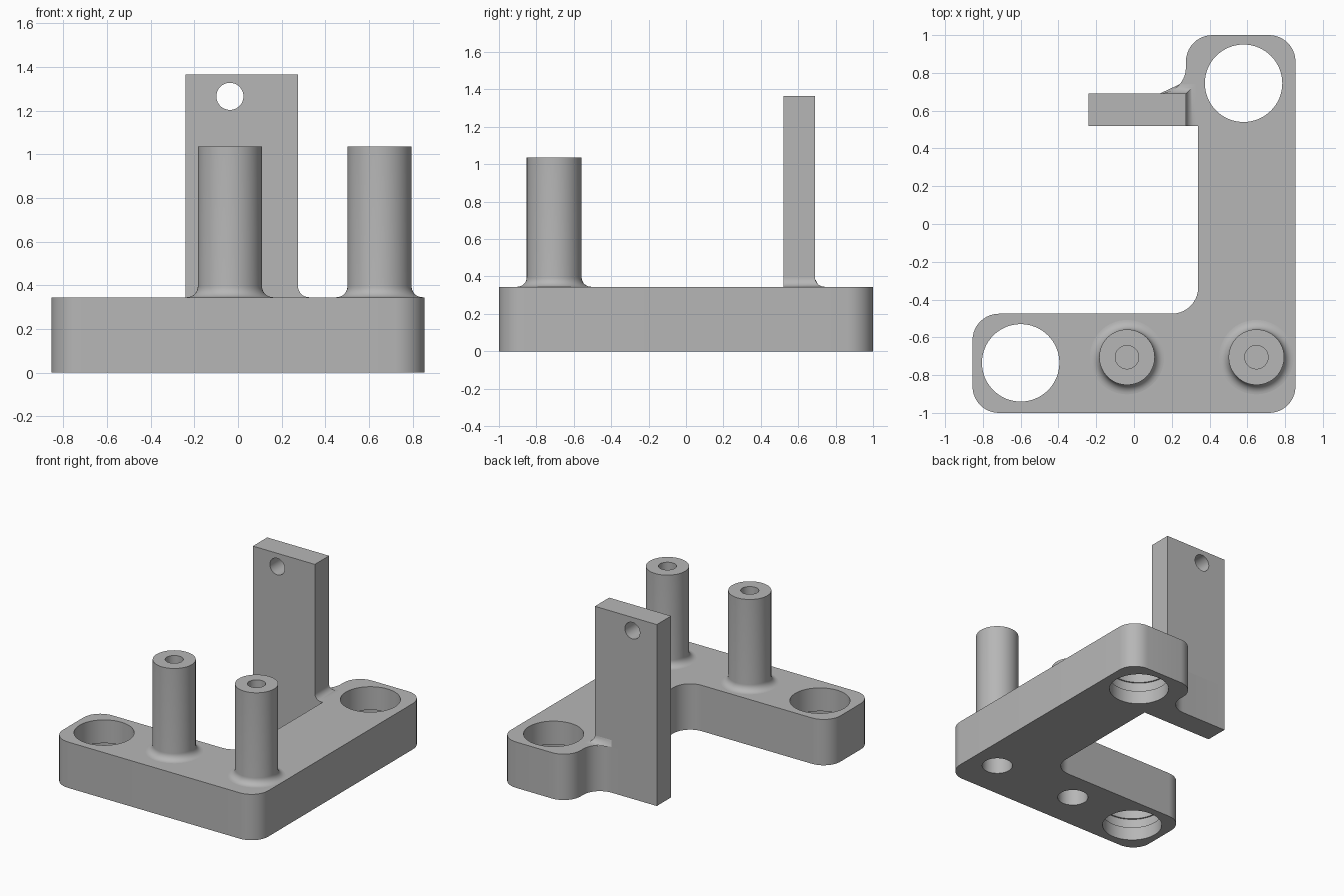
import bpy, bmesh, math
from mathutils import Vector

cube = bpy.data.objects.get("Cube")
if cube:
    bpy.data.objects.remove(cube, do_unlink=True)

PLATE_TOP = 0.345
ROUND = 0.14      # plate corner radius
FILLET = 0.05     # small fillet where uprights meet the plate

grey = bpy.data.materials.new("plain grey")
grey.use_nodes = True
grey.diffuse_color = (0.47, 0.47, 0.47, 1)
grey.node_tree.nodes["Principled BSDF"].inputs["Base Color"].default_value = (0.47, 0.47, 0.47, 1)


def finish(bm, name):
    bmesh.ops.remove_doubles(bm, verts=bm.verts, dist=1e-5)
    bmesh.ops.recalc_face_normals(bm, faces=bm.faces)
    mesh = bpy.data.meshes.new(name)
    bm.to_mesh(mesh)
    bm.free()
    mesh.materials.append(grey)
    ob = bpy.data.objects.new(name, mesh)
    bpy.context.collection.objects.link(ob)
    return ob


def prism(name, outline, z0, z1):
    bm = bmesh.new()
    face = bm.faces.new([bm.verts.new((x, y, z0)) for x, y in outline])
    out = bmesh.ops.extrude_face_region(bm, geom=[face])
    top = [g for g in out["geom"] if isinstance(g, bmesh.types.BMVert)]
    bmesh.ops.translate(bm, verts=top, vec=(0, 0, z1 - z0))
    return finish(bm, name)


def lathe(name, profile, x, y, steps=64):
    bm = bmesh.new()
    verts = [bm.verts.new((r, 0, z)) for r, z in profile]
    edges = [bm.edges.new(pair) for pair in zip(verts, verts[1:])]
    bmesh.ops.spin(bm, geom=verts + edges, cent=(0, 0, 0), axis=(0, 0, 1),
                   angle=math.tau, steps=steps, use_merge=True)
    bmesh.ops.remove_doubles(bm, verts=bm.verts, dist=1e-5)
    ob = finish(bm, name)
    ob.location = (x, y, 0)
    return ob


def rounded(corners, steps=10):
    """Outline with each (x, y, radius) right-angle corner rounded."""
    pts = []
    for i, (x, y, r) in enumerate(corners):
        p = Vector((x, y))
        if not r:
            pts.append(p)
            continue
        a = (Vector(corners[i - 1][:2]) - p).normalized() * r
        b = (Vector(corners[(i + 1) % len(corners)][:2]) - p).normalized() * r
        for k in range(steps + 1):
            t = math.pi / 2 * k / steps
            pts.append(p + a * (1 - math.sin(t)) + b * (1 - math.cos(t)))
    return pts


def cut(target, cutter):
    cutter.hide_render = True
    mod = target.modifiers.new("cut", "BOOLEAN")
    mod.operation, mod.solver, mod.object = "DIFFERENCE", "EXACT", cutter
    bpy.context.view_layer.objects.active = target
    bpy.ops.object.modifier_apply(modifier=mod.name)
    bpy.data.objects.remove(cutter, do_unlink=True)


def fillet_curve(steps=8):
    """Concave quarter: (distance out, height above plate), bottom to top."""
    for k in range(steps + 1):
        t = math.pi / 2 * k / steps
        yield FILLET * (1 - math.sin(t)), FILLET * (1 - math.cos(t))


# L-shaped base with a short tongue that carries the upright
WALL_L, WALL_R, WALL_F, WALL_B = -0.24, 0.275, 0.52, 0.69
base = prism("base_plate", rounded([
    (-0.855, -1, ROUND), (0.855, -1, ROUND), (0.855, 1, ROUND), (WALL_R, 1, ROUND),
    (WALL_R, WALL_B, ROUND), (WALL_L, WALL_B, 0), (WALL_L, WALL_F, 0), (0.34, WALL_F, 0),
    (0.34, -0.475, ROUND), (-0.855, -0.475, ROUND)]), 0, PLATE_TOP)

# Large through holes with a shallow inner groove
for x, y in ((0.58, 0.745), (-0.6, -0.735)):
    cut(base, lathe("hole_cutter", [
        (0, -0.1), (0.205, -0.1), (0.205, 0.1), (0.215, 0.1),
        (0.215, 0.17), (0.205, 0.17), (0.205, 0.5), (0, 0.5)], x, y))

# Hollow posts with flared feet, open from below through the plate
posts = []
for side, x in (("right", -0.037), ("left", 0.648)):
    y = -0.705
    cut(base, lathe("bore_cutter", [(0, -0.1), (0.105, -0.1), (0.105, 0.5), (0, 0.5)], x, y))
    foot = [(0.147 + d, PLATE_TOP + h) for d, h in fillet_curve()]
    posts.append(lathe(side + "_post", [(0, 0.6), (0.105, 0.6), (0.105, PLATE_TOP)] + foot + [
        (0.147, 1.035), (0.062, 1.035), (0.062, 0.75), (0, 0.75)], x, y))

# Upright with a cross hole near its top
upright = prism("upright_tab", [(WALL_L, WALL_F), (WALL_R, WALL_F), (WALL_R, WALL_B),
                                (WALL_L, WALL_B)], PLATE_TOP, 1.365)
pin = lathe("pin_cutter", [(0, -0.3), (0.062, -0.3), (0.062, 0.3), (0, 0.3)], 0, 0)
pin.rotation_euler.x = math.pi / 2
pin.location = (-0.037, 0.6, 1.265)
cut(upright, pin)

# Mitred fillet around the foot of the upright
bm = bmesh.new()
rows = []
for d, h in fillet_curve():
    z = PLATE_TOP + h
    end_x = WALL_R - ROUND + math.sqrt(ROUND ** 2 - (ROUND - d) ** 2)
    rows.append([bm.verts.new(p) for p in (
        (WALL_R + d, WALL_F, z), (WALL_R + d, WALL_B + d, z), (end_x, WALL_B + d, z))])
for low, high in zip(rows, rows[1:]):
    for i in range(2):
        bm.faces.new((low[i], low[i + 1], high[i + 1], high[i]))
for i, inner in ((0, (WALL_R, WALL_F)), (2, (WALL_R - ROUND, WALL_B))):
    bm.faces.new([row[i] for row in rows] + [bm.verts.new((*inner, PLATE_TOP))])
fillet = finish(bm, "upright_fillet")

# Smooth curved faces, keep edges sharp
bpy.ops.object.select_all(action="DESELECT")
for ob in [base, upright, fillet] + posts:
    ob.select_set(True)
bpy.context.view_layer.objects.active = base
bpy.ops.object.shade_smooth_by_angle(angle=math.radians(30))
